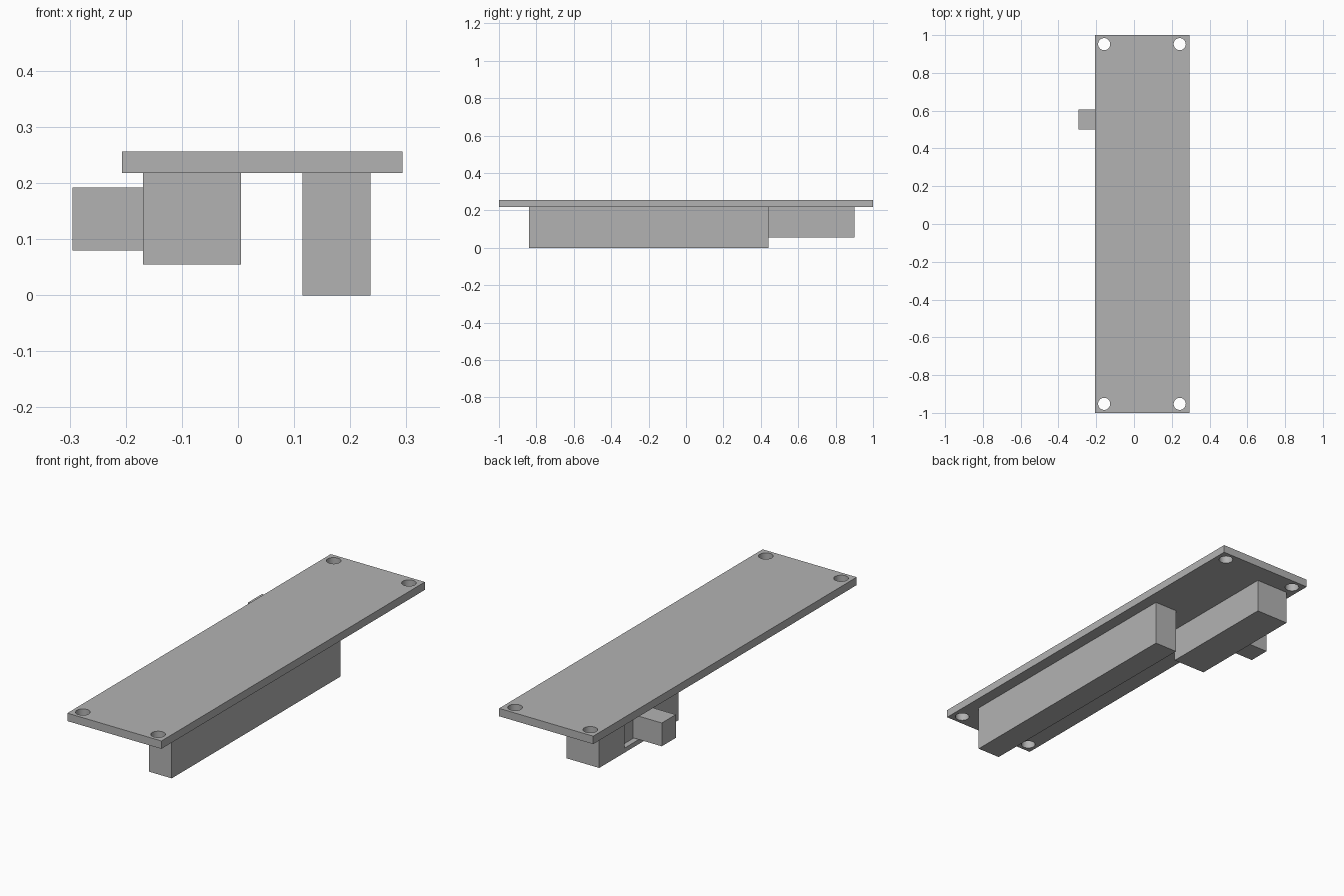
import bpy
import math

old = bpy.data.objects.get("Cube")
if old:
    bpy.data.objects.remove(old, do_unlink=True)

grey = bpy.data.materials.new("plain grey")
grey.use_nodes = True
colour = (0.45, 0.45, 0.45, 1)
grey.diffuse_color = colour
grey.node_tree.nodes["Principled BSDF"].inputs["Base Color"].default_value = colour


def box(name, x, y, z):
    """Box spanning the given (low, high) ranges."""
    spans = (x, y, z)
    bpy.ops.mesh.primitive_cube_add(size=1, location=[(a + b) / 2 for a, b in spans])
    ob = bpy.context.object
    ob.name = name
    ob.scale = [b - a for a, b in spans]
    bpy.ops.object.transform_apply(location=False, rotation=False, scale=True)
    ob.data.materials.append(grey)
    return ob


def cut(target, cutter):
    """Subtract the cutter from the target and discard it."""
    mod = target.modifiers.new("cut", 'BOOLEAN')
    mod.operation = 'DIFFERENCE'
    mod.solver = 'EXACT'
    mod.object = cutter
    bpy.context.view_layer.objects.active = target
    bpy.ops.object.modifier_apply(modifier=mod.name)
    bpy.data.objects.remove(cutter, do_unlink=True)


# Mounting plate with four round screw holes
plate = box("mounting_plate", (-0.207, 0.293), (-1, 1), (0.218, 0.256))
for hx in (-0.158, 0.242):
    for hy in (-0.952, 0.952):
        bpy.ops.mesh.primitive_cylinder_add(
            vertices=48, radius=0.032, depth=0.2, location=(hx, hy, 0.237))
        drill = bpy.context.object
        drill.data.materials.append(grey)
        cut(plate, drill)
bpy.ops.object.select_all(action='DESELECT')
plate.select_set(True)
bpy.context.view_layer.objects.active = plate
bpy.ops.object.shade_smooth_by_angle(angle=math.radians(30))

# Long block under the plate
box("long_block", (0.115, 0.236), (-0.84, 0.44), (0, 0.218))

# Switch housing with a shallow side slot
housing = box("switch_housing", (-0.169, 0.005), (0.30, 0.90), (0.055, 0.218))
cut(housing, box("slot_cutter", (-0.25, -0.142), (0.495, 0.71), (0.077, 0.194)))

# Sliding knob sitting at one end of the slot
box("slider_knob", (-0.295, -0.142), (0.499, 0.605), (0.08, 0.192))
